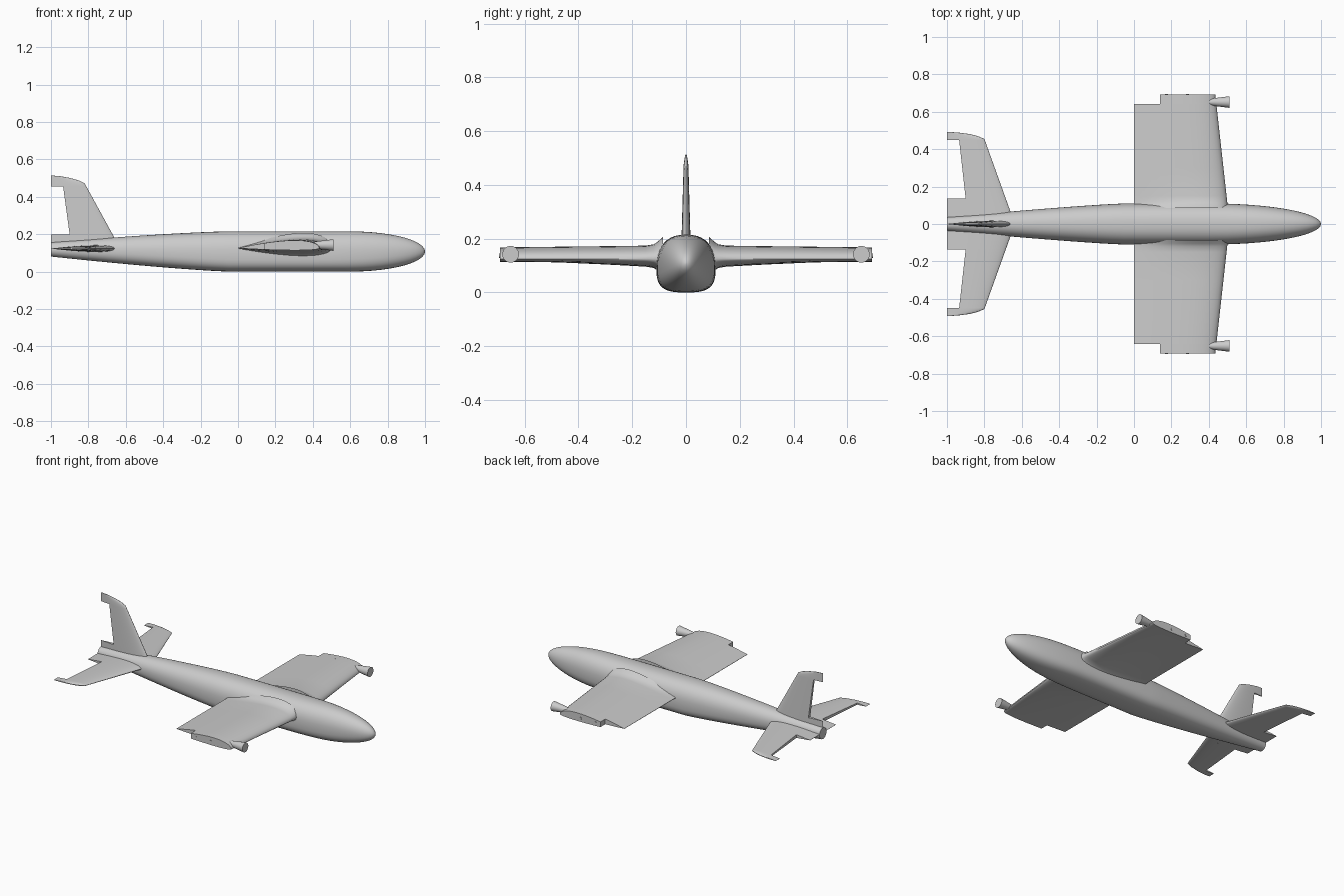
import bpy
import bmesh
from math import sin, cos, pi, sqrt, radians

old = bpy.data.objects.get("Cube")
if old:
    bpy.data.objects.remove(old, do_unlink=True)

grey = bpy.data.materials.new("light_grey")
grey.use_nodes = True
GREY = (0.6, 0.6, 0.6, 1)
grey.diffuse_color = GREY
grey.node_tree.nodes["Principled BSDF"].inputs["Base Color"].default_value = GREY


def loft(name, segments, mirror=False, angle=35):
    """Skin each list of rings into a closed solid, all in one object."""
    bm = bmesh.new()
    for rings in segments:
        rows = [[bm.verts.new(p) for p in ring] for ring in rings]
        n = len(rows[0])
        for a, b in zip(rows, rows[1:]):
            for i in range(n):
                j = (i + 1) % n
                bm.faces.new((a[i], a[j], b[j], b[i]))
        bm.faces.new(rows[0][::-1])
        bm.faces.new(rows[-1])
    bmesh.ops.recalc_face_normals(bm, faces=bm.faces)
    mesh = bpy.data.meshes.new(name)
    bm.to_mesh(mesh)
    bm.free()
    mesh.materials.append(grey)
    obj = bpy.data.objects.new(name, mesh)
    bpy.context.collection.objects.link(obj)
    bpy.ops.object.select_all(action='DESELECT')
    obj.select_set(True)
    bpy.context.view_layer.objects.active = obj
    bpy.ops.object.shade_smooth_by_angle(angle=radians(angle))
    if mirror:
        mod = obj.modifiers.new("mirror", 'MIRROR')
        mod.use_axis = (False, True, False)
        mod.use_mirror_merge = False
    return obj


def airfoil(le, te, cut, up, low, n=16):
    """Section outline as (x, offset) pairs, chopped off at x = cut."""
    def shape(u):
        return 10 * (.2969 * sqrt(u) - .126 * u - .3516 * u**2
                     + .2843 * u**3 - .1036 * u**4)
    xs = [le - (le - cut) * (1 - cos(pi / 2 * i / n)) for i in range(n + 1)]
    hs = [max(shape(min((le - x) / (le - te), 1)), 0.03) if i else 0
          for i, x in enumerate(xs)]
    top = [(x, up * h) for x, h in zip(xs, hs)]
    bottom = [(x, -low * h) for x, h in zip(xs, hs)]
    return top[::-1] + bottom[1:]


# Fuselage: elliptical nose, straight middle, slim tapered tail
def body_ring(x, sides=40):
    tail = min(max((-x - .05) / .95, 0), 1)
    nose_z = min(max((x - .6) / .4, 0), 1)
    nose_y = min(max((x - .4) / .6, 0), 1)
    half_z = (.0375 + .07 * (1 - tail**1.3)) * sqrt(1 - nose_z**2)
    half_y = (.036 + .074 * (1 - tail**1.2)) * sqrt(1 - nose_y**2)
    mid = .1075 + .0105 * tail
    square = 1 - max(tail, nose_y**2)
    widest = mid - .15 * half_z * square
    ring = []
    for i in range(sides):
        a = 2 * pi * i / sides
        c, s = cos(a), sin(a)
        e = 2 / (2 + square * (.4 if s > 0 else 1.1))
        y = half_y * abs(c)**e * (1 if c > 0 else -1)
        if s > 0:
            z = widest + (mid + half_z - widest) * s**e
        else:
            z = widest - (widest - mid + half_z) * abs(s)**e
        ring.append((x, y, z))
    return ring


stations = [-1 + .95 * i / 12 for i in range(13)] + [.2, .4, .5]
stations += [.5 + .4999 * sin(pi / 2 * i / 14) for i in range(1, 15)]
loft("fuselage", [[body_ring(x) for x in stations]], angle=50)


# Wings with root fairing and stepped trailing edge
def wing_ring(y, up, low, cut):
    le = .5 - .111 * (y - .105)
    return [(x, y, .125 + h) for x, h in airfoil(le, 0, cut, up, low)]


inner = [(.085, .082, .06), (.105, .064, .044), (.12, .054, .034),
         (.15, .049, .029), (.3, .047, .021), (.48, .045, .013),
         (.642, .043, .011)]
outer = [(.642, .043, .011), (.692, .042, .011)]
loft("wings", [[wing_ring(*s, 0) for s in inner],
               [wing_ring(*s, .14) for s in outer]], mirror=True)


# Tail surfaces with a notched trailing edge between root and tip
def tail_rings(sections, place):
    return [[place(x, s, h) for x, h in airfoil(le, -1, cut, t, t)]
            for s, le, cut, t in sections]


def tail_surface(name, root, notch_low, notch_high, tip, le_of, place, mirror):
    base, shoulder = root, tip[0][0]

    def thick(s):
        return .019 - .010 * (s - base) / (shoulder - base)

    def sec(s, cut):
        return (s, le_of(s), cut, thick(s))

    end = [sec(notch_high, -1)] + [(s, le, -1, t) for s, le, t in tip]
    parts = [[sec(root, -1), sec(notch_low, -1)],
             [sec(notch_low, -.9), sec(notch_high, -.935)], end]
    loft(name, [tail_rings(p, place) for p in parts], mirror)


tail_surface("vertical_fin", .12, .198, .455,
             [(.472, -.82, .009), (.487, -.85, .007), (.5, -.895, .005),
              (.51, -.95, .003), (.513, -.985, .001)],
             lambda s: -.66 - .548 * (s - .18),
             lambda x, s, h: (x, h, s), False)
tail_surface("tailplane", .01, .135, .449,
             [(.455, -.8, .009), (.47, -.835, .007), (.481, -.88, .005),
              (.489, -.94, .003), (.492, -.985, .001)],
             lambda s: -.66 - .359 * (s - .065),
             lambda x, s, h: (x, s, .123 + h), True)


# Flared wingtip pods and small tip pins
def circle(y, z, r, point, sides):
    return [point(y + r * cos(2 * pi * i / sides), z + r * sin(2 * pi * i / sides))
            for i in range(sides)]


pod = [(.36, .004), (.395, .014), (.43, .021), (.51, .031)]
loft("wingtip_pods", [[circle(.652, .142, r, lambda a, b: (x, a, b), 24)
                       for x, r in pod]], mirror=True)
loft("wingtip_pins", [[circle(cx, .137, .008, lambda a, b: (a, y, b), 12)
                       for y in (.685, .695)] for cx in (.175, .285)], mirror=True)
